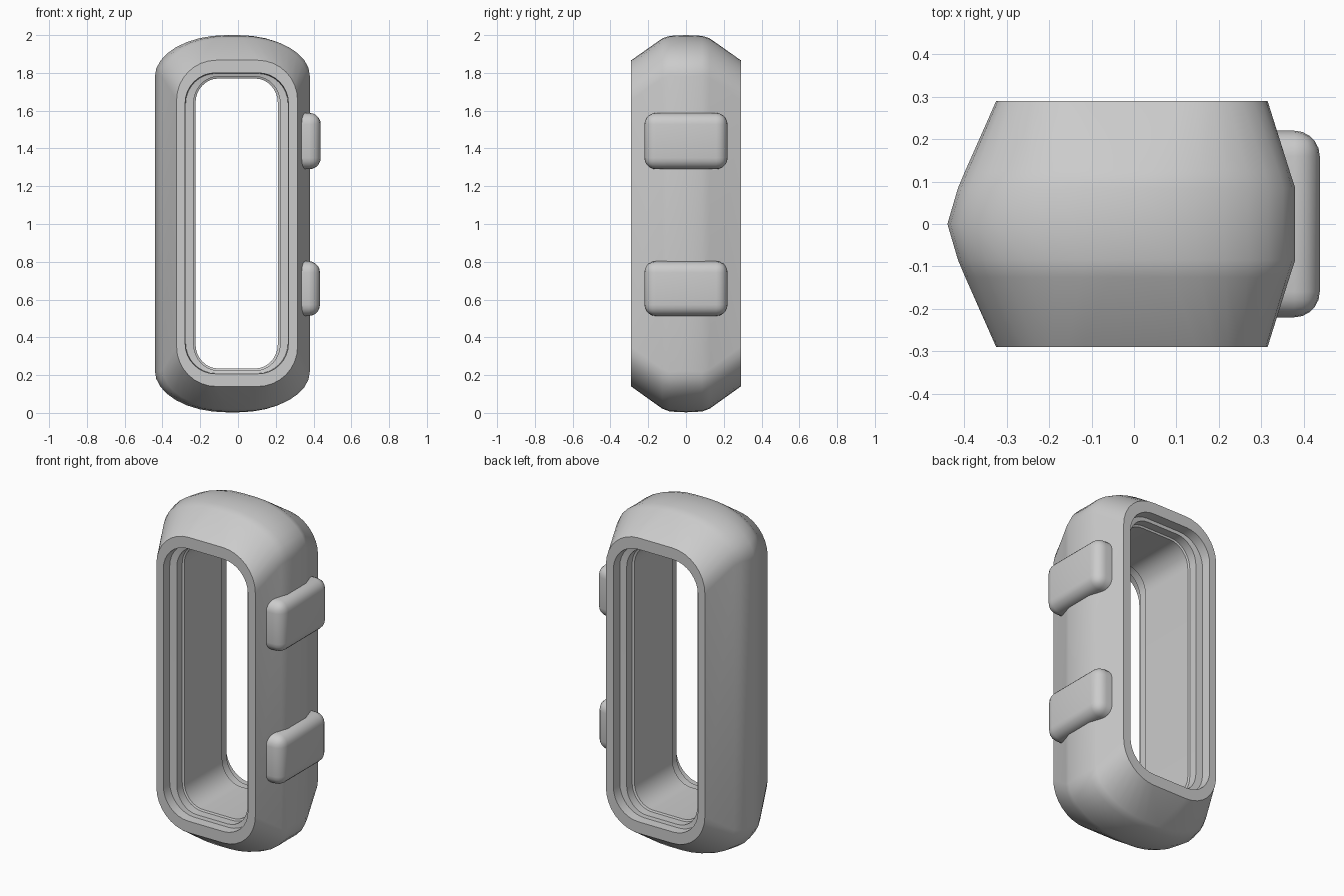
import bpy, bmesh
from math import sin, cos, pi

if "Cube" in bpy.data.objects:
    bpy.data.objects.remove(bpy.data.objects["Cube"])

SEG = 8  # segments per rounded corner


def ring(y, xl, xr, z0, z1, rx, rz):
    """Rounded rectangle outline in the XZ plane at depth y."""
    pts = []
    corners = [(xr - rx, z1 - rz, 0), (xl + rx, z1 - rz, 1),
               (xl + rx, z0 + rz, 2), (xr - rx, z0 + rz, 3)]
    for cx, cz, q in corners:
        for i in range(SEG + 1):
            a = (q + i / SEG) * pi / 2
            pts.append((cx + rx * cos(a), y, cz + rz * sin(a)))
    return pts


def finish(bm, name, angle):
    bmesh.ops.recalc_face_normals(bm, faces=bm.faces)
    me = bpy.data.meshes.new(name)
    bm.to_mesh(me)
    bm.free()
    ob = bpy.data.objects.new(name, me)
    bpy.context.collection.objects.link(ob)
    bpy.ops.object.select_all(action='DESELECT')
    ob.select_set(True)
    bpy.context.view_layer.objects.active = ob
    bpy.ops.object.shade_smooth_by_angle(angle=angle)
    return ob


# Half sections from centre to front: depth, left, right, bottom, top, radii
outer_half = [
    (0.00, -0.44, 0.38, 0.003, 2.000, 0.38, 0.22),
    (0.085, -0.415, 0.38, 0.007, 1.996, 0.37, 0.21),
    (0.125, -0.398, 0.367, 0.022, 1.983, 0.34, 0.21),
    (0.29, -0.325, 0.315, 0.14, 1.867, 0.21, 0.21),
]
# Stepped opening, from the front rim inwards
inner_half = [
    (0.29, -0.28, 0.267, 0.207, 1.80, 0.16, 0.16),
    (0.235, -0.277, 0.264, 0.209, 1.797, 0.16, 0.16),
    (0.23, -0.235, 0.223, 0.225, 1.78, 0.13, 0.14),
    (0.18, -0.235, 0.223, 0.225, 1.78, 0.13, 0.14),
    (0.175, -0.225, 0.211, 0.235, 1.77, 0.12, 0.13),
]


def mirrored(half, sign):
    return [(sign * s[0],) + s[1:] for s in half]


# Closed loop of sections: outside front to back, then inside back to front
sections = (mirrored(outer_half[:0:-1], -1) + outer_half
            + inner_half + mirrored(inner_half[::-1], -1))

# Case body
bm = bmesh.new()
loops = [[bm.verts.new(p) for p in ring(*s)] for s in sections]
n = len(loops[0])
for k, a in enumerate(loops):
    b = loops[(k + 1) % len(loops)]
    for i in range(n):
        j = (i + 1) % n
        bm.faces.new((a[i], a[j], b[j], b[i]))
bmesh.ops.remove_doubles(bm, verts=bm.verts, dist=0.0001)
finish(bm, "case_body", 0.6)


# Side buttons
def button(name, z0, z1, x1):
    x0, hy = 0.28, 0.22
    bm = bmesh.new()
    bmesh.ops.create_cube(bm, size=1)
    for v in bm.verts:
        v.co.x = x1 if v.co.x > 0 else x0
        v.co.y = hy if v.co.y > 0 else -hy
        v.co.z = z1 if v.co.z > 0 else z0
    edges = [e for e in bm.edges if any(v.co.x > x0 + 0.01 for v in e.verts)]
    bmesh.ops.bevel(bm, geom=edges, offset=0.06, segments=5,
                    profile=0.5, affect='EDGES')
    finish(bm, name, 0.7)


button("upper_button", 1.29, 1.588, 0.438)
button("lower_button", 0.513, 0.803, 0.434)
